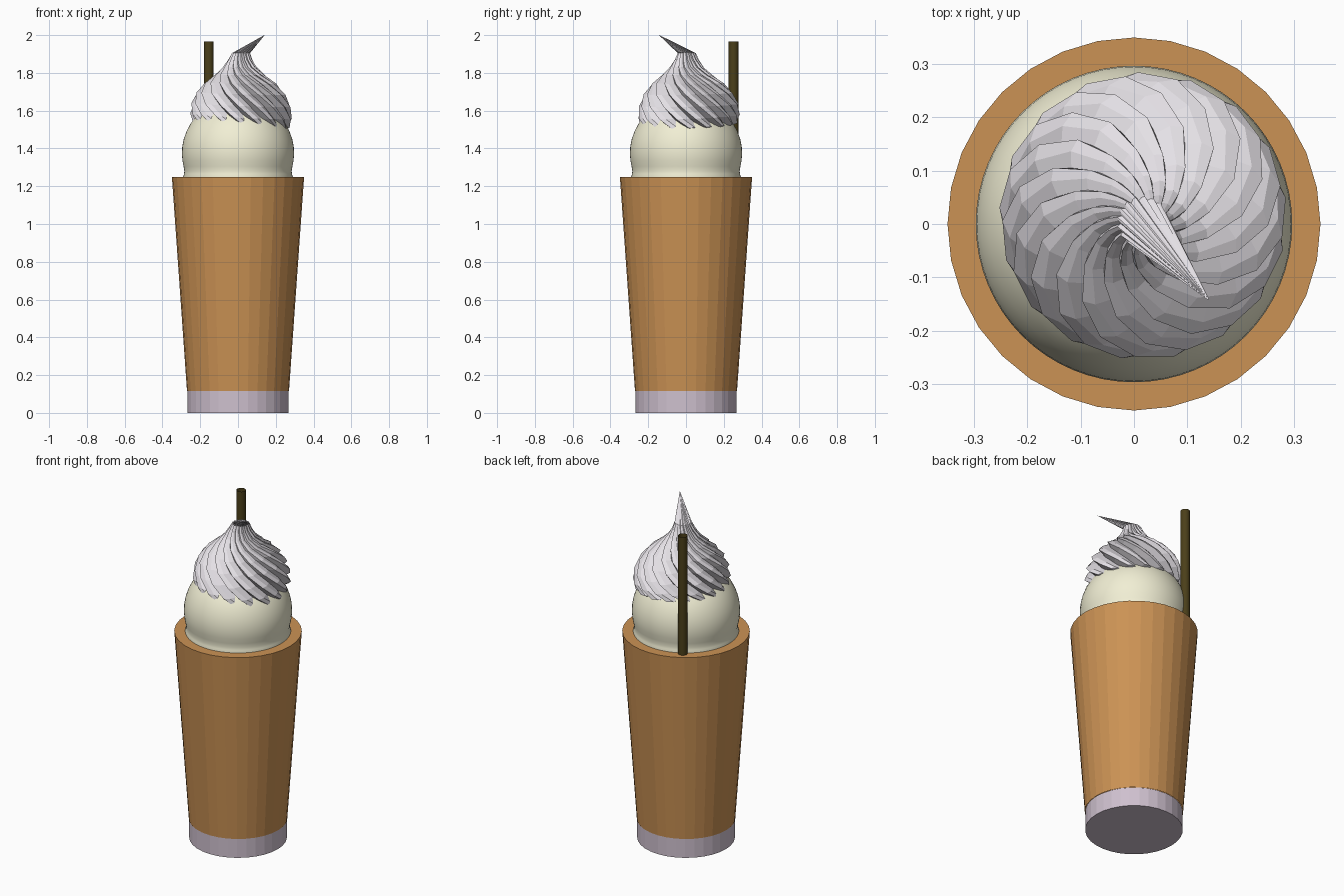
import bpy
from math import sin, cos, pi, radians

if "Cube" in bpy.data.objects:
    bpy.data.objects.remove(bpy.data.objects["Cube"])


def material(name, rgb):
    m = bpy.data.materials.new(name)
    m.diffuse_color = (*rgb, 1)
    m.use_nodes = True
    m.node_tree.nodes["Principled BSDF"].inputs["Base Color"].default_value = m.diffuse_color
    return m


def loft(name, rings, mat, cap_bottom=False, cap_top=False, smooth=False):
    """Skin a stack of equally long point rings."""
    n = len(rings[0])
    verts = [p for ring in rings for p in ring]
    faces = [(i * n + k, i * n + (k + 1) % n, (i + 1) * n + (k + 1) % n, (i + 1) * n + k)
             for i in range(len(rings) - 1) for k in range(n)]
    if cap_bottom:
        faces.append(tuple(reversed(range(n))))
    if cap_top:
        faces.append(tuple(range(len(verts) - n, len(verts))))
    me = bpy.data.meshes.new(name)
    me.from_pydata(verts, [], faces)
    me.materials.append(mat)
    ob = bpy.data.objects.new(name, me)
    bpy.context.collection.objects.link(ob)
    for p in me.polygons:
        p.use_smooth = smooth
    return ob


def circle(r, z, n, x=0, y=0):
    return [(x + r * cos(2 * pi * k / n), y + r * sin(2 * pi * k / n), z) for k in range(n)]


caramel = material("caramel", (0.6, 0.29, 0.09))
lilac = material("lilac_grey", (0.62, 0.53, 0.62))
ivory = material("ivory", (0.88, 0.86, 0.66))
white = material("cream_white", (0.78, 0.75, 0.79))
brown = material("dark_brown", (0.07, 0.05, 0.01))

# Glass: thick base and tapered body
loft("glass_base", [circle(0.268, 0, 32), circle(0.268, 0.115, 32)], lilac, cap_bottom=True)
loft("glass_body", [circle(0.27, 0.115, 32), circle(0.35, 1.25, 32)], caramel, cap_top=True)

# Ice cream scoop with a soft lip at the rim
scoop = [(0.290, 1.235), (0.290, 1.25), (0.286, 1.265), (0.284, 1.28), (0.288, 1.305),
         (0.294, 1.335), (0.297, 1.37), (0.295, 1.41), (0.287, 1.45), (0.273, 1.49),
         (0.252, 1.53), (0.222, 1.57), (0.18, 1.61), (0.12, 1.64), (0.05, 1.655)]
loft("ice_cream_scoop", [circle(r, z, 64) for r, z in scoop], ivory, cap_top=True, smooth=True)

# Whipped cream: twisted saw-tooth rosette pulled out to a bent tip
# columns: radius, height, centre x, centre y, twist in degrees
profile = [(0.21, 1.51, 0.015, 0.015, 112), (0.258, 1.525, 0.015, 0.015, 106),
           (0.270, 1.57, 0.017, 0.015, 92), (0.264, 1.63, 0.017, 0.015, 76),
           (0.237, 1.69, 0.015, 0.012, 60), (0.190, 1.745, 0.013, 0.010, 44),
           (0.132, 1.79, 0.010, 0.006, 28), (0.090, 1.83, 0.010, 0.004, 14),
           (0.064, 1.87, 0.012, 0.004, 5), (0.048, 1.905, 0.016, 0.004, 0),
           (0.001, 2.0, 0.14, -0.142, 0)]
TEETH = 17
rings = []
for r, z, cx, cy, twist in profile:
    ring = []
    tilt = max(0, (1.8 - z) / 0.3)
    for k in range(TEETH):
        for shift, scale in ((0, 1.0), (0.35, 0.96), (0.72, 0.85)):
            a = 2 * pi * (k + shift) / TEETH + radians(twist)
            x, y = r * scale * cos(a), r * scale * sin(a)
            ring.append((cx + x, cy + y, z + tilt * (0.04 * y - 0.07 * x)))
    rings.append(ring)
loft("whipped_cream", rings, white, cap_bottom=True, cap_top=True)

# Straw: open tube standing at the back of the rim
loft("straw", [circle(0.026, z, 16, -0.155, 0.252) for z in (1.15, 1.965)], brown, smooth=True)
